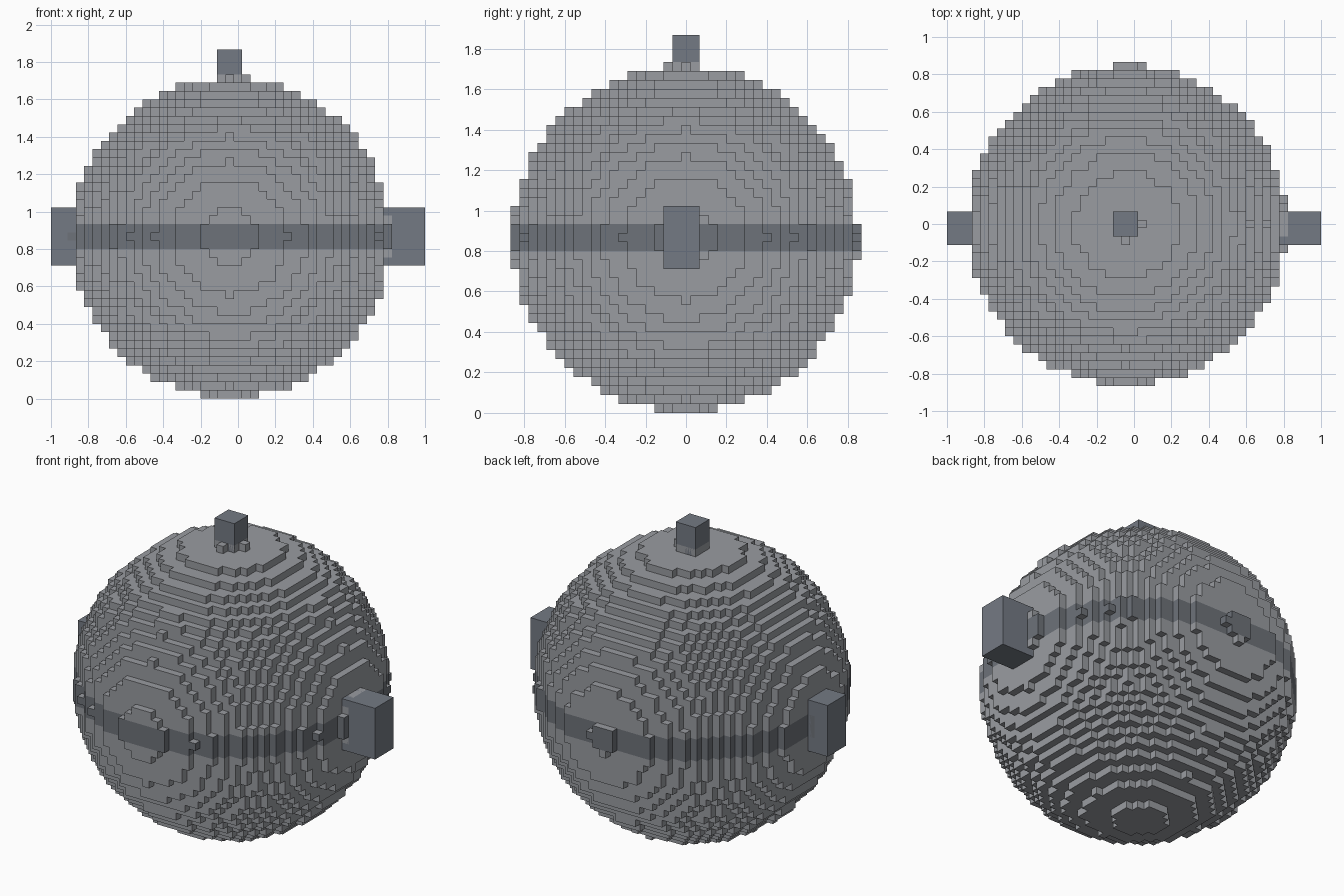
import bpy
import bmesh
from itertools import product
from mathutils import Vector

if "Cube" in bpy.data.objects:
    bpy.data.objects.remove(bpy.data.objects["Cube"], do_unlink=True)

S = 2 / 45                              # edge of one block
CENTRE = Vector((-S, 0, 19.5 * S))      # middle block of the ball
OFFSET = Vector((0.1, -0.1, -0.1))      # tiny shift that gives the uneven caps
R2 = 368.8                              # squared radius in blocks


def make_material(name, rgb):
    mat = bpy.data.materials.new(name)
    mat.use_nodes = True
    mat.diffuse_color = (*rgb, 1)
    mat.node_tree.nodes["Principled BSDF"].inputs["Base Color"].default_value = (*rgb, 1)
    return mat


body_grey = make_material("body grey", (0.32, 0.332, 0.355))
band_grey = make_material("band dark grey", (0.155, 0.17, 0.192))
fitting_grey = make_material("fitting blue grey", (0.175, 0.195, 0.23))


def add_object(name, bm, materials):
    mesh = bpy.data.meshes.new(name)
    bm.to_mesh(mesh)
    bm.free()
    for mat in materials:
        mesh.materials.append(mat)
    obj = bpy.data.objects.new(name, mesh)
    bpy.context.collection.objects.link(obj)
    return obj


def inside(cell):
    return (Vector(cell) - OFFSET).length_squared < R2


def build_ball():
    """Stepped ball: only the outer block faces, with a dark band round the middle."""
    bm = bmesh.new()
    corners = {}

    def vert(point):
        key = tuple(round(2 * c) for c in point)
        if key not in corners:
            corners[key] = bm.verts.new(CENTRE + point * S)
        return corners[key]

    span = range(-20, 21)
    for cell in filter(inside, product(span, repeat=3)):
        for axis, sign in product(range(3), (-1, 1)):
            normal = Vector((0, 0, 0))
            normal[axis] = sign
            if inside(Vector(cell) + normal):
                continue
            u = Vector((0, 0, 0))
            u[(axis + 1) % 3] = 0.5
            v = normal.cross(u)
            mid = Vector(cell) + normal / 2
            face = bm.faces.new([vert(mid + a * u + b * v)
                                 for a, b in ((-1, -1), (1, -1), (1, 1), (-1, 1))])
            face.material_index = int(axis != 2 and abs(cell[2]) <= 1)
    return add_object("stepped_ball", bm, [body_grey, band_grey])


def build_box(name, low, high):
    """Box between two block positions, both included."""
    low = CENTRE + (Vector(low) - Vector((0.5, 0.5, 0.5))) * S
    high = CENTRE + (Vector(high) + Vector((0.5, 0.5, 0.5))) * S
    bm = bmesh.new()
    bmesh.ops.create_cube(bm, size=1)
    bmesh.ops.scale(bm, vec=high - low, verts=bm.verts)
    bmesh.ops.translate(bm, vec=(low + high) / 2, verts=bm.verts)
    return add_object(name, bm, [fitting_grey])


build_ball()

# Side fittings and the top post, sunk a little into the ball
build_box("left_fitting", (17, -2, -3), (23, 1, 3))
build_box("right_fitting", (-21, -2, -3), (-17, 1, 3))
build_box("top_post", (-1, -1, 17), (1, 1, 22))
